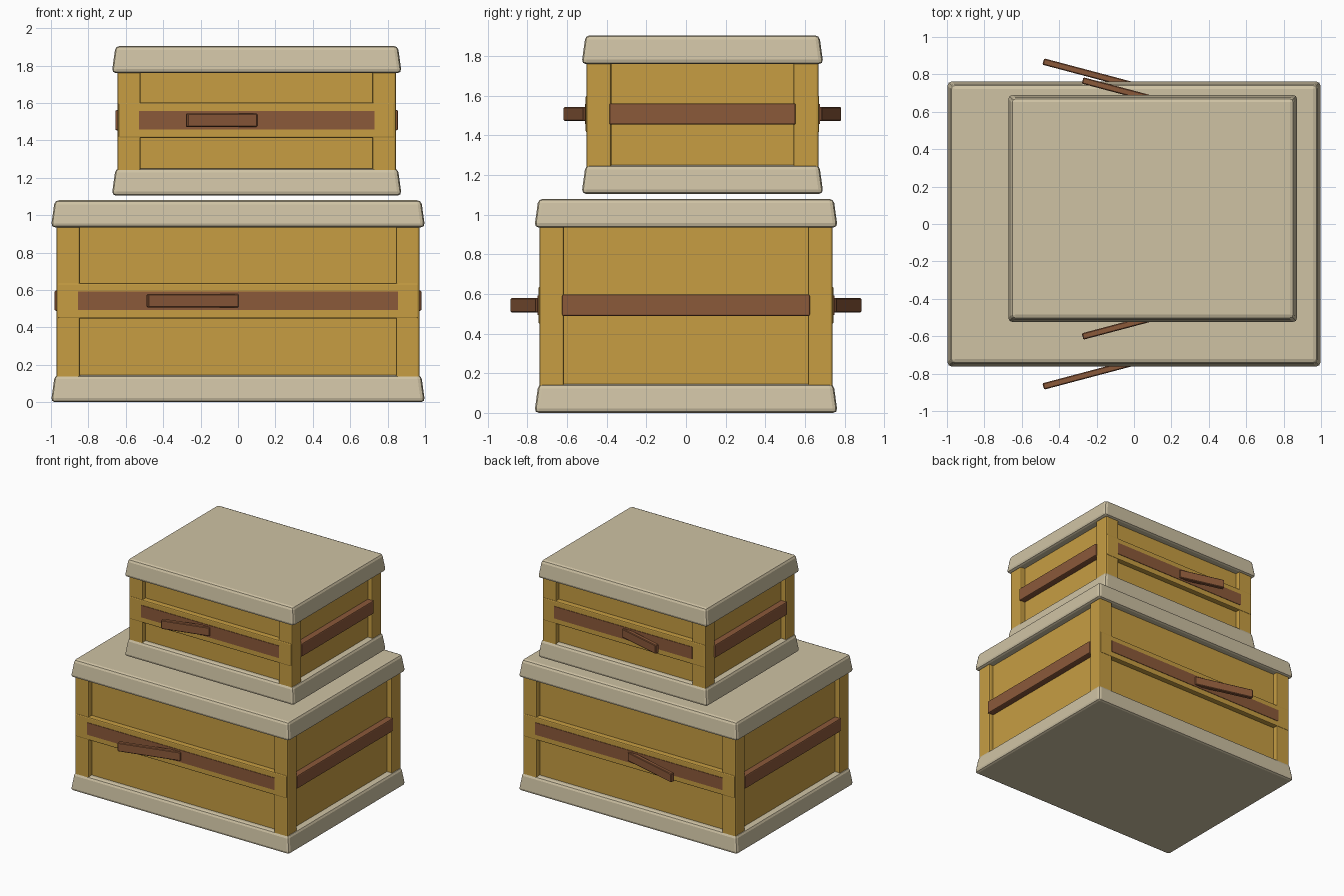
import bpy, bmesh, math
from mathutils import Matrix, Vector

if "Cube" in bpy.data.objects:
    bpy.data.objects.remove(bpy.data.objects["Cube"])


def material(name, rgb):
    m = bpy.data.materials.new(name)
    m.diffuse_color = (*rgb, 1)
    m.use_nodes = True
    m.node_tree.nodes["Principled BSDF"].inputs["Base Color"].default_value = m.diffuse_color
    return m


CREAM = material("cream", (0.62, 0.54, 0.37))
OCHRE = material("ochre wood", (0.57, 0.34, 0.055))
BROWN = material("brown strap", (0.26, 0.10, 0.042))


def box(name, lo, hi, mat, bevel=0.0, taper=0.0, segments=2):
    """Box between two corners; taper pulls the top edges inward."""
    lo, hi = Vector(lo), Vector(hi)
    mid, size = (lo + hi) / 2, hi - lo
    bm = bmesh.new()
    bmesh.ops.create_cube(bm, size=1)
    for v in bm.verts:
        v.co = Vector(a * b for a, b in zip(v.co, size))
        if v.co.z > 0:
            v.co.x -= math.copysign(taper, v.co.x)
            v.co.y -= math.copysign(taper, v.co.y)
    if bevel:
        bmesh.ops.bevel(bm, geom=bm.edges[:], offset=bevel, segments=segments,
                        profile=0.5, affect='EDGES')
    me = bpy.data.meshes.new(name)
    bm.to_mesh(me)
    bm.free()
    me.materials.append(mat)
    ob = bpy.data.objects.new(name, me)
    ob.location = mid
    bpy.context.collection.objects.link(ob)
    return ob


def crate(tag, cx, cy, hx, hy, z0, z1, peg_tip, peg_end):
    lid = 0.145
    px, py = hx - 0.03, hy - 0.025          # outer faces of the posts
    w, d = 0.125, 0.04                      # post width, panel recess
    zc = (z0 + z1) / 2 + 0.003

    def part(name, x0, x1, y0, y1, za, zb, *args, **kw):
        return box(tag + "_" + name, (cx + x0, cy + y0, za), (cx + x1, cy + y1, zb), *args, **kw)

    # base and lid slabs
    for name, z in (("base", z0), ("lid", z1 - lid)):
        part(name, -hx, hx, -hy, hy, z, z + lid, CREAM, bevel=0.022, taper=0.02)
    # recessed wall panels
    part("panels", -px + d, px - d, -py + d, py - d, z0 + 0.1, z1 - 0.1, OCHRE)
    for sx in (-1, 1):
        # corner posts
        for sy in (-1, 1):
            xs = sorted((sx * px, sx * (px - w)))
            ys = sorted((sy * py, sy * (py - w)))
            part("corner_post", *xs, *ys, z0 + 0.1, z1 - 0.1, OCHRE, bevel=0.01)
        # side straps
        xs = sorted((sx * (px + 0.011), sx * (px - d - 0.02)))
        part("side_strap", *xs, -py + w - 0.01, py - w + 0.01,
             zc - 0.054, zc + 0.054, BROWN, bevel=0.008)
    for sy in (-1, 1):
        # raised rail and its painted strap
        ys = sorted((sy * (py + 0.004), sy * (py - d - 0.02)))
        part("rail", -px + 0.006, px - 0.006, *ys, zc - 0.094, zc + 0.094, OCHRE, bevel=0.008)
        ys = sorted((sy * (py + 0.008), sy * (py + 0.001)))
        part("rail_strap", -px + w - 0.01, px - w + 0.01, *ys, zc - 0.05, zc + 0.05, BROWN)
        # loose strap end swinging outward
        a = Vector((cx + peg_tip, cy + sy * (py + 0.13 * (peg_end - peg_tip) / 0.49)))
        b = Vector((cx + peg_end, cy + sy * py))
        n, m = (b - a).length, (a + b) / 2
        ob = box(tag + "_strap_end", (m.x - n / 2, m.y - 0.0175, zc - 0.036),
                 (m.x + n / 2, m.y + 0.0175, zc + 0.036), BROWN, bevel=0.005, segments=1)
        ob.rotation_euler.z = math.atan2(b.y - a.y, b.x - a.x)


crate("lower_crate", 0, 0, 1.0, 0.765, 0, 1.08, -0.485, 0.0)
crate("upper_crate", 0.10, 0.083, 0.775, 0.61, 1.105, 1.905, -0.375, 0.0)
